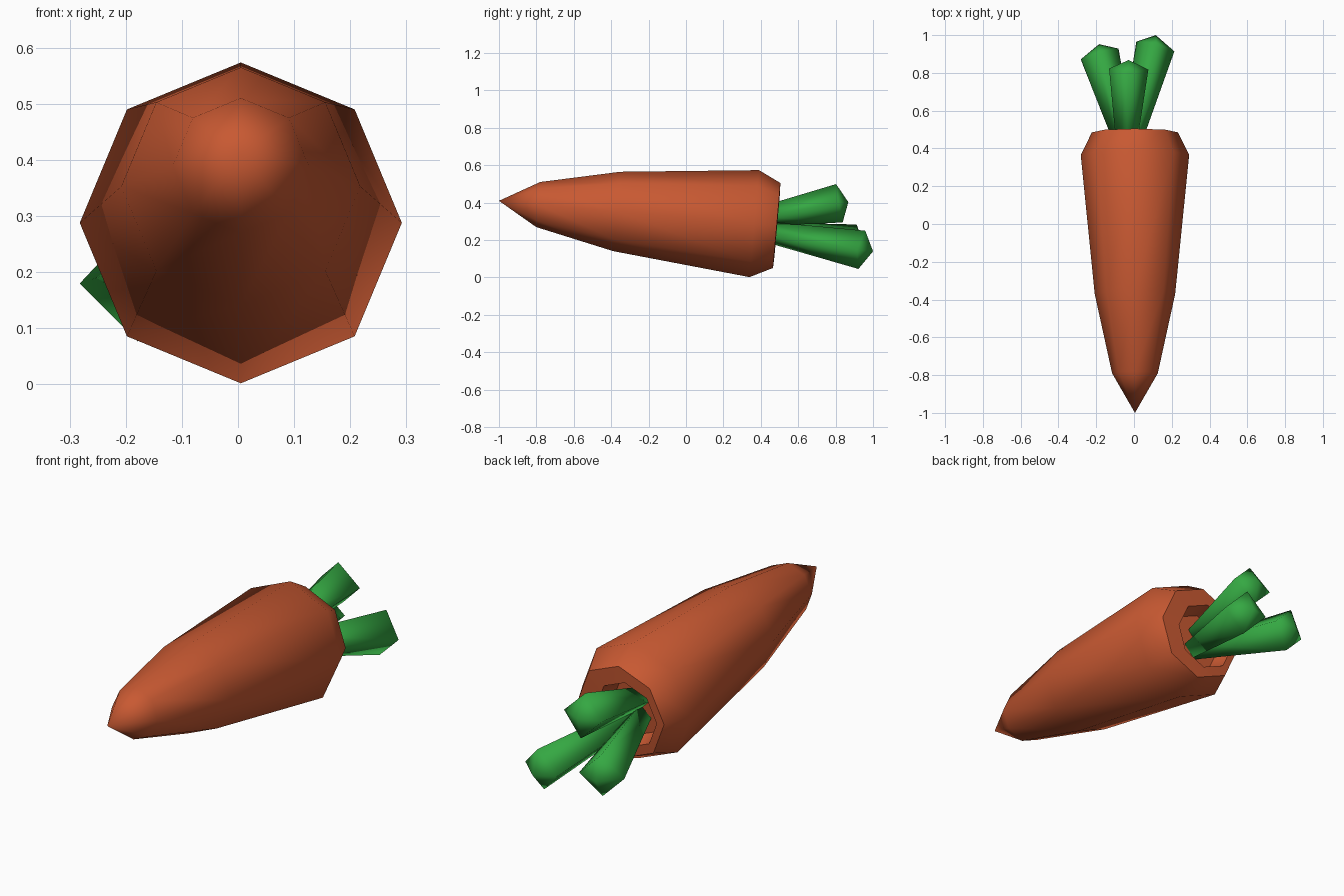
import bpy, bmesh, math
from mathutils import Vector

if "Cube" in bpy.data.objects:
    bpy.data.objects.remove(bpy.data.objects["Cube"])


def material(name, color):
    m = bpy.data.materials.new(name)
    m.diffuse_color = (*color, 1)
    m.use_nodes = True
    m.node_tree.nodes["Principled BSDF"].inputs["Base Color"].default_value = m.diffuse_color
    return m


orange = material("carrot orange", (0.58, 0.10, 0.032))
green = material("leaf green", (0.035, 0.39, 0.055))


def loft(name, rings, sides, axis, mat, angle, tip=None, start=None):
    """Skin rings (centre, radius) lying square to the axis, closed by points or caps."""
    axis = Vector(axis).normalized()
    side = axis.cross(Vector((0, 0, 1))).normalized()
    up = side.cross(axis)
    bm = bmesh.new()
    loops = []
    for centre, r in rings:
        loop = []
        for i in range(sides):
            a = math.tau * i / sides
            loop.append(bm.verts.new(Vector(centre) + r * (math.cos(a) * up + math.sin(a) * side)))
        loops.append(loop)
    for a, b in zip(loops, loops[1:]):
        for i in range(sides):
            j = (i + 1) % sides
            bm.faces.new((a[i], a[j], b[j], b[i]))
    for loop, point in ((loops[0], start), (loops[-1], tip)):
        if point is None:
            bm.faces.new(loop)
        else:
            p = bm.verts.new(point)
            for i in range(sides):
                bm.faces.new((loop[i], loop[(i + 1) % sides], p))
    bmesh.ops.recalc_face_normals(bm, faces=bm.faces[:])
    me = bpy.data.meshes.new(name)
    bm.to_mesh(me)
    bm.free()
    me.materials.append(mat)
    ob = bpy.data.objects.new(name, me)
    bpy.context.collection.objects.link(ob)
    bpy.ops.object.select_all(action='DESELECT')
    ob.select_set(True)
    bpy.context.view_layer.objects.active = ob
    bpy.ops.object.shade_smooth_by_angle(angle=math.radians(angle))
    return ob


# Root: tilted octagonal body with a pit in its crown
loft("carrot_root", [
    ((0.005, -0.79, 0.39), 0.121),
    ((0.005, -0.37, 0.353), 0.213),
    ((0.005, 0.365, 0.288), 0.287),
    ((0.005, 0.485, 0.278), 0.228),
    ((-0.025, 0.487, 0.273), 0.16),
    ((-0.03, 0.405, 0.28), 0.135),
], 8, (0, 1, -0.088), orange, 60, start=(0.005, -1.0, 0.41))

# Leaf stalks: four-sided, flaring outward, ending in a low point
stalks = {
    "upper_stalk": ((-0.04, 0.40, 0.325), (-0.028, 0.82, 0.397), (-0.028, 0.868, 0.403)),
    "left_stalk": ((-0.04, 0.40, 0.245), (-0.182, 0.90, 0.18), (-0.185, 0.952, 0.172)),
    "right_stalk": ((-0.025, 0.40, 0.25), (0.113, 0.94, 0.148), (0.115, 1.0, 0.14)),
}
for name, (base, end, tip) in stalks.items():
    loft(name, [(base, 0.052), (end, 0.104)], 4,
         Vector(end) - Vector(base), green, 100, tip=tip)
